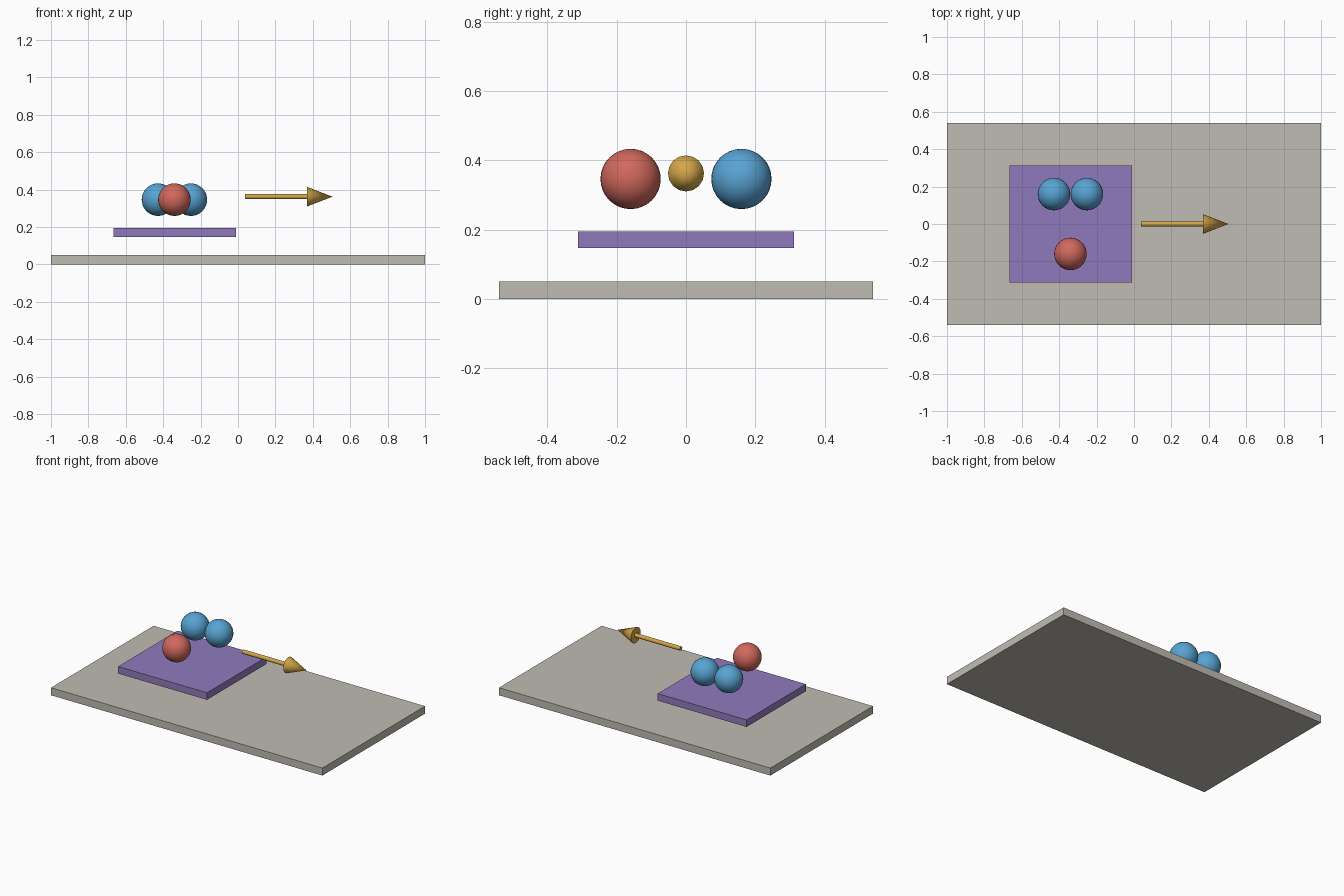
import bpy
import math
from mathutils import Vector

cube = bpy.data.objects.get("Cube")
if cube:
    bpy.data.objects.remove(cube, do_unlink=True)


def material(name, rgb):
    """Flat material from 0-255 display values, stored as linear."""
    lin = [((c / 255 + 0.055) / 1.055) ** 2.4 for c in rgb] + [1.0]
    m = bpy.data.materials.new(name)
    m.use_nodes = True
    m.diffuse_color = lin
    m.node_tree.nodes["Principled BSDF"].inputs["Base Color"].default_value = lin
    return m


stone = material("warm_grey", (192, 188, 179))
purple = material("purple", (143, 122, 188))
blue = material("blue", (88, 163, 211))
red = material("red", (208, 104, 92))
gold = material("gold", (212, 167, 72))


def finish(name, mat, smooth=False):
    obj = bpy.context.object
    obj.name = obj.data.name = name
    obj.data.materials.append(mat)
    if smooth:
        bpy.ops.object.shade_smooth_by_angle(angle=math.radians(30))
    return obj


def slab(name, low, high, mat):
    low, high = Vector(low), Vector(high)
    bpy.ops.mesh.primitive_cube_add(size=1, location=(low + high) / 2)
    bpy.context.object.scale = high - low
    bpy.ops.object.transform_apply(location=False, rotation=False, scale=True)
    finish(name, mat)


def ball(name, x, y, mat):
    bpy.ops.mesh.primitive_uv_sphere_add(segments=32, ring_count=16,
                                         radius=0.087, location=(x, y, 0.346))
    finish(name, mat, True)


def tapered_rod(name, x0, x1, r0, r1, sides):
    """Cone or cylinder lying along +x."""
    bpy.ops.mesh.primitive_cone_add(vertices=sides, radius1=r0, radius2=r1,
                                    depth=x1 - x0,
                                    location=((x0 + x1) / 2, 0, 0.362),
                                    rotation=(0, math.pi / 2, 0))
    finish(name, gold, True)


# Ground plate and raised pad
slab("base_plate", (-1, -0.54, 0), (1, 0.54, 0.05), stone)
slab("raised_pad", (-0.665, -0.312, 0.147), (-0.01, 0.312, 0.194), purple)

# Three balls above the pad: a touching pair at the back, one in front
ball("left_back_ball", -0.252, 0.16, blue)
ball("right_back_ball", -0.428, 0.16, blue)
ball("front_ball", -0.34, -0.16, red)

# Arrow pointing along +x
tapered_rod("arrow_shaft", 0.037, 0.37, 0.0135, 0.0135, 16)
tapered_rod("arrow_head", 0.37, 0.505, 0.052, 0, 16)
